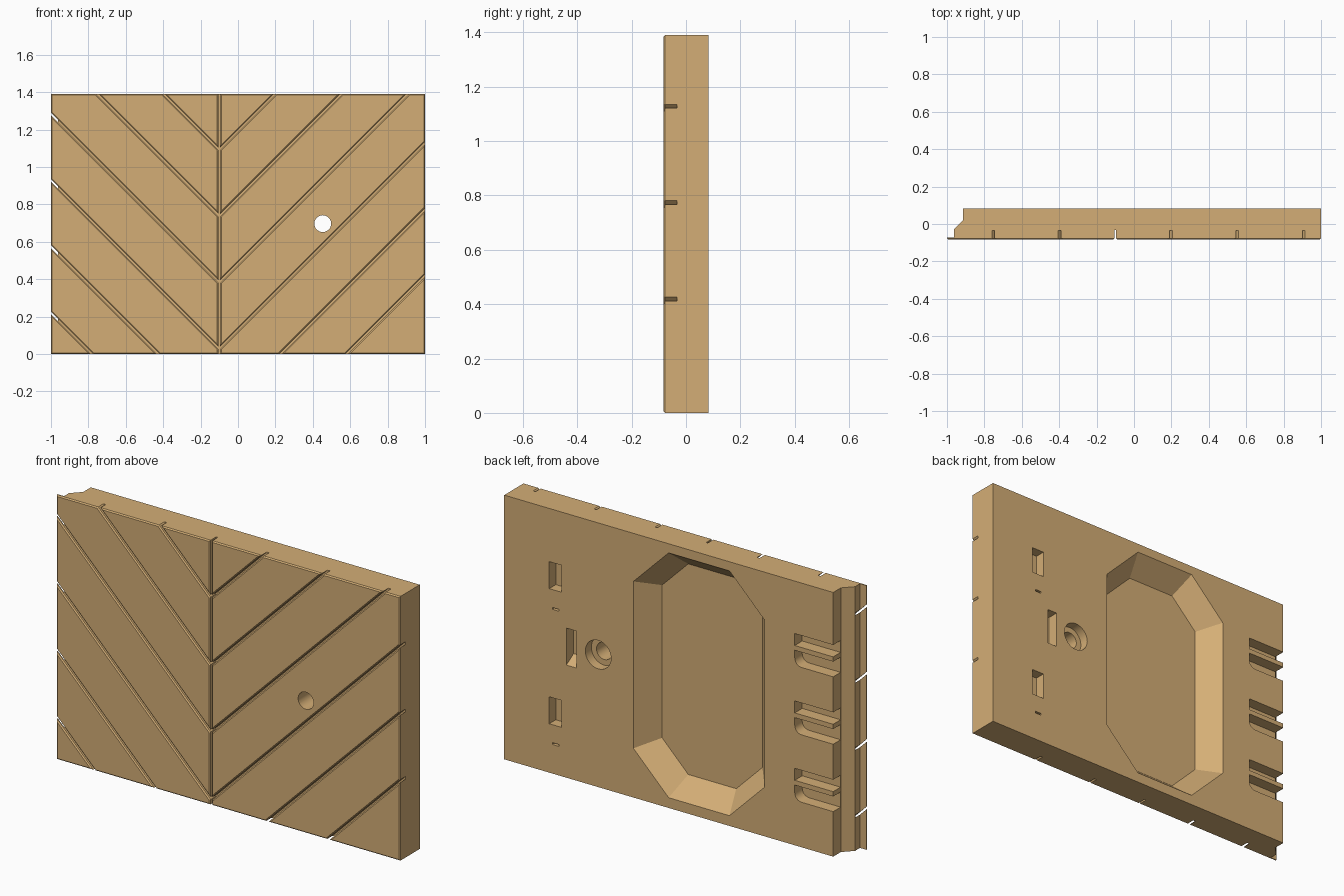
import bpy, bmesh, math
from mathutils import Matrix, Vector

cube = bpy.data.objects.get("Cube")
if cube:
    bpy.data.objects.remove(cube, do_unlink=True)

HY, H = 0.083, 1.39        # half thickness, height
SEAM = -0.1                # vertical centre groove


def frame(x_axis, y_axis, z_axis, origin):
    m = Matrix((x_axis, y_axis, z_axis)).transposed().to_4x4()
    m.translation = origin
    return m


# Profiles drawn in x/z, pushed in from the back
BACK = frame((1, 0, 0), (0, 0, 1), (0, -1, 0), (0, HY, 0))


def prism(name, pts, z0, z1, matrix, end_pts=None):
    """Solid between two matching outlines."""
    bm = bmesh.new()
    a = [bm.verts.new((x, y, z0)) for x, y in pts]
    b = [bm.verts.new((x, y, z1)) for x, y in (end_pts or pts)]
    bm.faces.new(a)
    bm.faces.new(b)
    n = len(a)
    for i in range(n):
        j = (i + 1) % n
        bm.faces.new((a[i], a[j], b[j], b[i]))
    bm.transform(matrix)
    bmesh.ops.recalc_face_normals(bm, faces=bm.faces)
    mesh = bpy.data.meshes.new(name)
    bm.to_mesh(mesh)
    bm.free()
    obj = bpy.data.objects.new(name, mesh)
    bpy.context.collection.objects.link(obj)
    return obj


def rect(x0, x1, z0, z1):
    return [(x0, z0), (x1, z0), (x1, z1), (x0, z1)]


def circle(x, z, r, n=32):
    return [(x + r * math.cos(2 * math.pi * i / n), z + r * math.sin(2 * math.pi * i / n)) for i in range(n)]


def octagon(cx, cz, hx, hz, cut):
    q = [(hx, hz - cut), (hx - cut, hz)]
    pts = q + [(-x, z) for x, z in reversed(q)]
    pts += [(-x, -z) for x, z in pts]
    return [(cx + x, cz + z) for x, z in pts]


# Panel with a thin front lip and a chamfered rebate on one end
outline = [(1, -HY), (1, HY), (-0.915, HY), (-0.915, 0.02), (-0.963, -0.03),
           (-0.963, -0.071), (-1, -0.071), (-1, -HY)]
panel = prism("panel", outline, 0, H, Matrix.Identity(4))

bm = bmesh.new()
bm.from_mesh(panel.data)
front = [e for e in bm.edges if all(v.co.y < -HY + 0.001 for v in e.verts)]
bmesh.ops.bevel(bm, geom=front, offset=0.006, segments=1, affect='EDGES')
bm.to_mesh(panel.data)
bm.free()


def cut(cutter):
    bpy.context.view_layer.objects.active = panel
    mod = panel.modifiers.new("cut", 'BOOLEAN')
    mod.operation = 'DIFFERENCE'
    mod.solver = 'EXACT'
    mod.object = cutter
    bpy.ops.object.modifier_apply(modifier=mod.name)
    bpy.data.objects.remove(cutter, do_unlink=True)


def groove(x, z, angle, length, floor, start=0):
    """Narrow slot with a flared mouth in the front face."""
    w, m = 0.005, 0.006
    half = [(w, floor), (w, -HY + m), (w + 2 * m, -HY - m)]
    pts = half + [(-a, b) for a, b in reversed(half)]
    d = Vector((math.cos(angle), 0, math.sin(angle)))
    y = Vector((0, 1, 0))
    cut(prism("groove", pts, start, length, frame(y.cross(d), y, d, (x, 0, z))))


def pocket(pts, depth, end_pts=None, over=0.02):
    cut(prism("pocket", pts, -over, depth, BACK, end_pts))


# Chevron grooves
groove(SEAM, 0, math.pi / 2, H + 0.1, -0.031, -0.1)
for i in range(6):
    z = 1.092 - 0.3546 * i
    for angle in (math.pi / 4, 3 * math.pi / 4):
        groove(SEAM, z, angle, 2.2, -0.034)

# Large octagonal recess with sloping walls
depth, inset, over = 0.11, 0.09, 0.02
grow = inset * over / depth
k = 2 - math.sqrt(2)
pocket(octagon(-0.134, 0.698, 0.382 + grow, 0.644 + grow, 0.205 + k * grow), depth,
       octagon(-0.134, 0.698, 0.382 - inset, 0.644 - inset, 0.205 - k * inset), over)

# Through hole with a counterbore at the back
pocket(circle(0.453, 0.697, 0.075), 0.05)
pocket(circle(0.453, 0.697, 0.045), 0.3)

# Rectangular pockets and small slits
for z in (0.257, 0.968):
    pocket(rect(0.667, 0.738, z, z + 0.142), 0.055)
    pocket(rect(0.682, 0.72, z - 0.104, z - 0.094), 0.03)

# Latch pocket with a ramped lower wall
pocket(rect(0.58, 0.638, 0.58, 0.787), 0.06, rect(0.58, 0.638, 0.63, 0.787))

# Paired slots running out of the rebated end
for i in range(3):
    top = 1.114 - 0.3546 * i
    pocket(rect(-1.05, -0.691, top - 0.063, top), 0.062)
    low, r = top - 0.168, 0.04
    arc = [(-0.691 - r + r * math.sin(a), low + r - r * math.cos(a))
           for a in (math.pi / 2 * s / 6 for s in range(7))]
    pocket(arc + [(-0.691, top - 0.088), (-1.05, top - 0.088), (-1.05, low)], 0.062)

# Wood colour
wood = bpy.data.materials.new("light wood")
wood.use_nodes = True
colour = (0.658, 0.423, 0.181, 1)
wood.diffuse_color = colour
wood.node_tree.nodes["Principled BSDF"].inputs["Base Color"].default_value = colour
panel.data.materials.clear()
panel.data.materials.append(wood)
for p in panel.data.polygons:
    p.material_index = 0

panel.select_set(True)
bpy.context.view_layer.objects.active = panel
bpy.ops.object.shade_smooth_by_angle(angle=math.radians(25))
